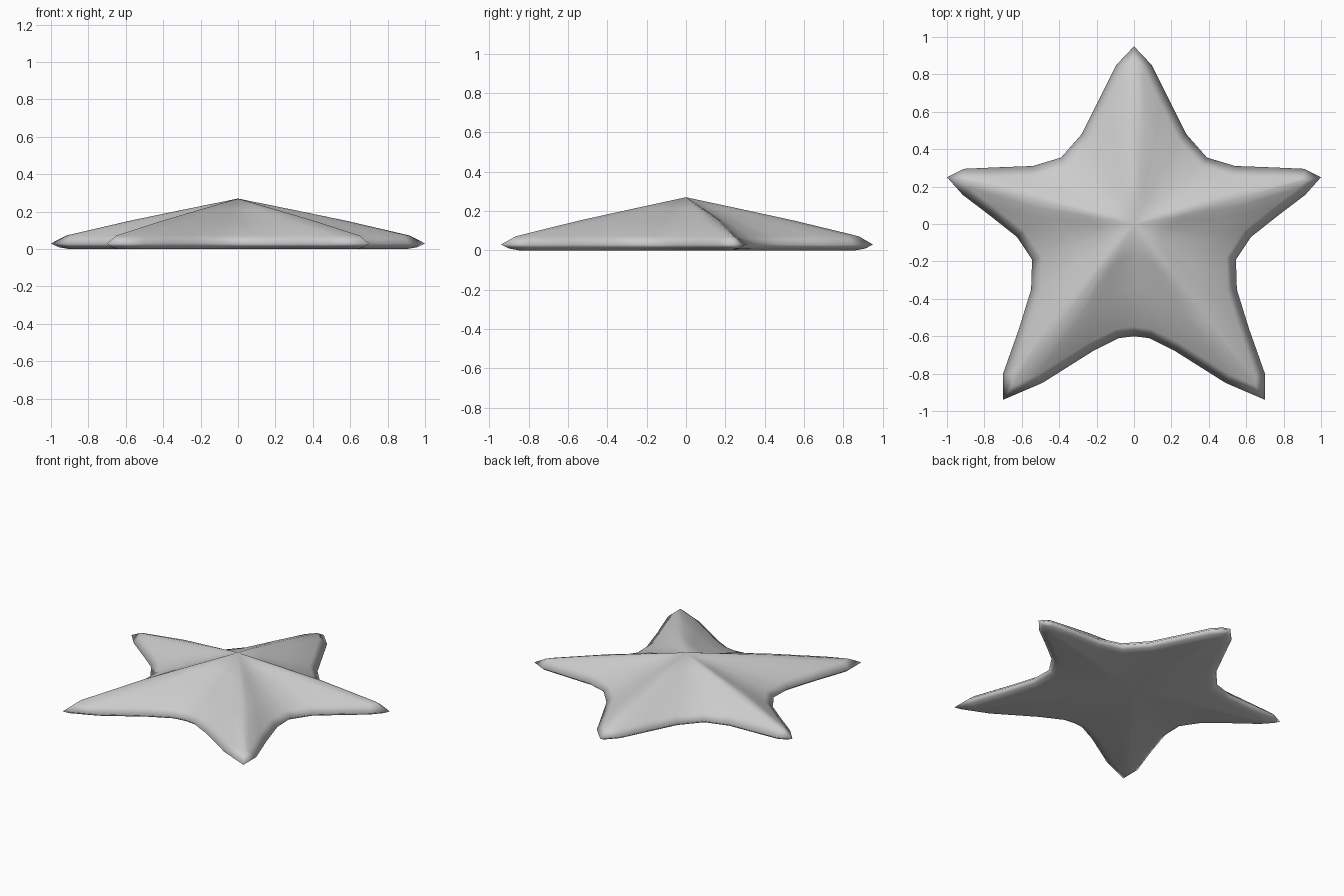
import bpy
from mathutils import Vector

if "Cube" in bpy.data.objects:
    bpy.data.objects.remove(bpy.data.objects["Cube"])

# Right half of the star outline, from the back tip to the front notch
half = [(0, .95), (.095, .85), (.185, .67), (.28, .48), (.39, .355), (.54, .31), (.73, .303),
        (.91, .295), (1, .25), (.915, .155), (.77, .045), (.625, -.07), (.545, -.19),
        (.55, -.35), (.615, -.56), (.70, -.80), (.70, -.94), (.49, -.85),
        (.355, -.765), (.22, -.68), (.08, -.61), (0, -.60)]
outline = [Vector(p) for p in half]
outline += [Vector((-p[0], p[1])) for p in half[-2:0:-1]]
n = len(outline)


def inset(d):
    """Offset the clockwise outline inwards by d with mitred corners."""
    ring = []
    for i, p in enumerate(outline):
        a = (p - outline[i - 1]).normalized()
        b = (outline[(i + 1) % n] - p).normalized()
        na, nb = Vector((a.y, -a.x)), Vector((b.y, -b.x))
        m = (na + nb).normalized()
        ring.append(p + m * d / max(m.dot(na), .5))
    return ring


def scaled(s):
    return [p * s for p in outline]


# Cross-section rings from underside to top
rings = [(inset(.06), 0), (inset(.025), .01), (outline, .03), (inset(.05), .072),
         (scaled(.58), .151), (scaled(.28), .213)]
verts = [(p.x, p.y, z) for ring, z in rings for p in ring]
faces = []
for k in range(len(rings) - 1):
    for i in range(n):
        j = (i + 1) % n
        faces.append((k * n + i, k * n + n + i, k * n + n + j, k * n + j))

# Close with the flat base and the central peak
base, peak = len(verts), len(verts) + 1
verts += [(0, 0, 0), (0, 0, .27)]
top = (len(rings) - 1) * n
for i in range(n):
    j = (i + 1) % n
    faces.append((base, i, j))
    faces.append((peak, top + j, top + i))

mesh = bpy.data.meshes.new("starfish_body")
mesh.from_pydata(verts, [], faces)
mesh.update()
star = bpy.data.objects.new("starfish_body", mesh)
bpy.context.collection.objects.link(star)
for poly in mesh.polygons:
    poly.use_smooth = True
